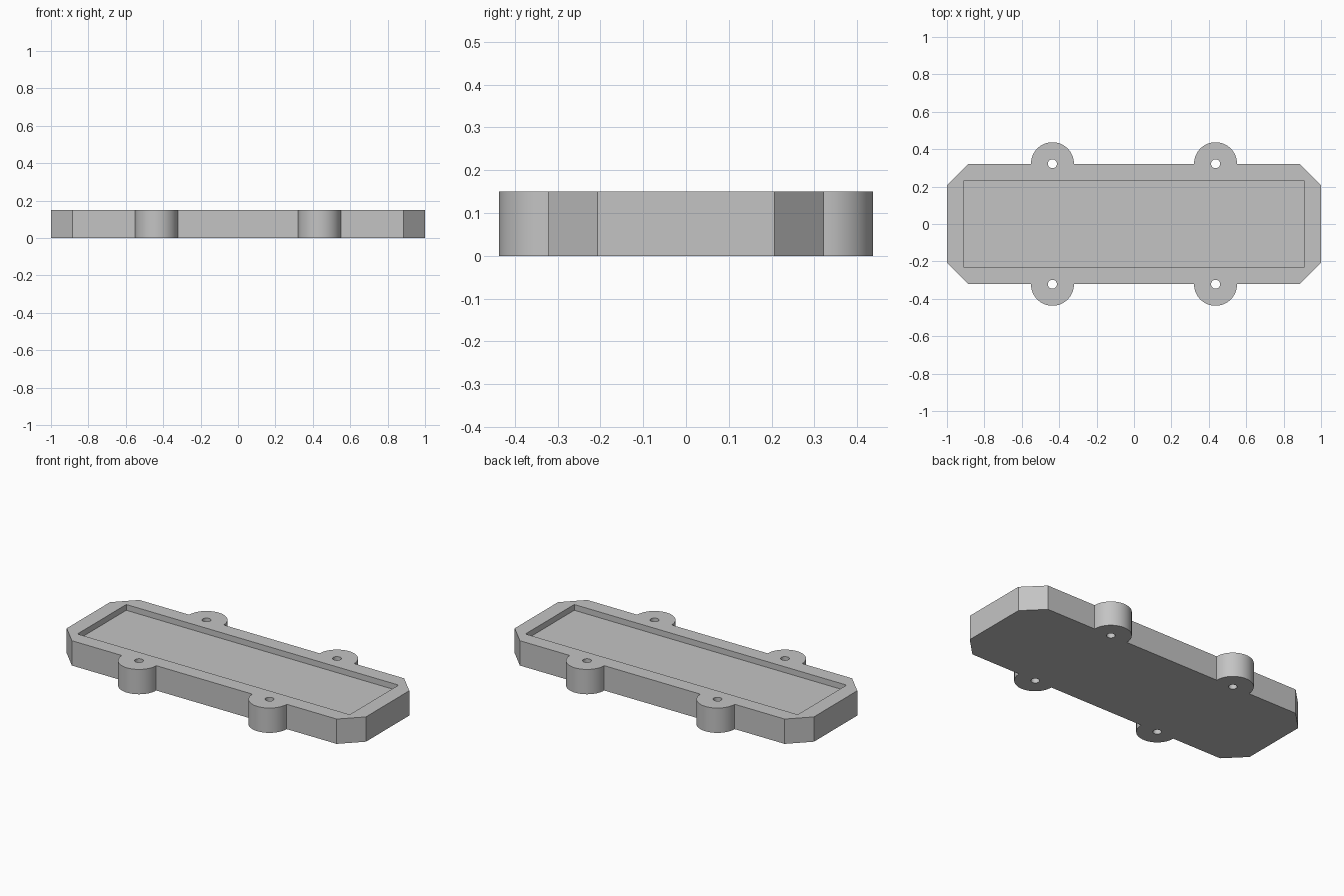
import bpy, bmesh, math

if "Cube" in bpy.data.objects:
    bpy.data.objects.remove(bpy.data.objects["Cube"], do_unlink=True)

HEIGHT = 0.15
RECESS_DEPTH = 0.035
TAB_X, TAB_Y, TAB_R, HOLE_R = 0.436, 0.322, 0.115, 0.024

grey = bpy.data.materials.new("plain grey")
grey.use_nodes = True
colour = (0.55, 0.55, 0.55, 1)
grey.diffuse_color = colour
grey.node_tree.nodes["Principled BSDF"].inputs["Base Color"].default_value = colour


def prism(name, outline, z0, z1):
    """Extrude a flat outline between two heights."""
    bm = bmesh.new()
    base = bm.faces.new([bm.verts.new((x, y, z0)) for x, y in outline])
    top = bmesh.ops.extrude_face_region(bm, geom=[base])["geom"]
    verts = [v for v in top if isinstance(v, bmesh.types.BMVert)]
    bmesh.ops.translate(bm, verts=verts, vec=(0, 0, z1 - z0))
    bmesh.ops.recalc_face_normals(bm, faces=bm.faces)
    mesh = bpy.data.meshes.new(name)
    bm.to_mesh(mesh)
    bm.free()
    mesh.materials.append(grey)
    obj = bpy.data.objects.new(name, mesh)
    bpy.context.collection.objects.link(obj)
    return obj


def circle(cx, cy, r, n):
    return [(cx + r * math.cos(math.tau * i / n), cy + r * math.sin(math.tau * i / n))
            for i in range(n)]


def combine(target, tool, operation):
    """Apply a boolean, then drop the tool object."""
    tool.hide_render = True
    mod = target.modifiers.new(operation.lower(), "BOOLEAN")
    mod.operation, mod.object, mod.solver = operation, tool, "EXACT"
    bpy.context.view_layer.objects.active = target
    bpy.ops.object.modifier_apply(modifier=mod.name)
    bpy.data.objects.remove(tool, do_unlink=True)


# Body with chamfered corners
half = [(1, -0.207), (1, 0.207), (0.885, 0.322), (-0.885, 0.322)]
tray = prism("tray", half + [(-1, 0.207), (-1, -0.207), (-0.885, -0.322), (0.885, -0.322)],
             0, HEIGHT)

# Round screw tabs, then their through holes
spots = [(sx * TAB_X, sy * TAB_Y) for sx in (-1, 1) for sy in (-1, 1)]
for x, y in spots:
    combine(tray, prism("screw_tab", circle(x, y, TAB_R, 64), 0, HEIGHT), "UNION")
for x, y in spots:
    combine(tray, prism("screw_hole", circle(x, y, HOLE_R, 32), -0.1, HEIGHT + 0.1), "DIFFERENCE")

# Shallow rectangular recess in the top
rx, ry = 0.91, 0.233
pocket = prism("recess", [(-rx, -ry), (rx, -ry), (rx, ry), (-rx, ry)],
               HEIGHT - RECESS_DEPTH, HEIGHT + 0.1)
combine(tray, pocket, "DIFFERENCE")

# Smooth round walls, crisp edges
bpy.ops.object.select_all(action="DESELECT")
tray.select_set(True)
bpy.context.view_layer.objects.active = tray
bpy.ops.object.shade_smooth_by_angle(angle=math.radians(30))
